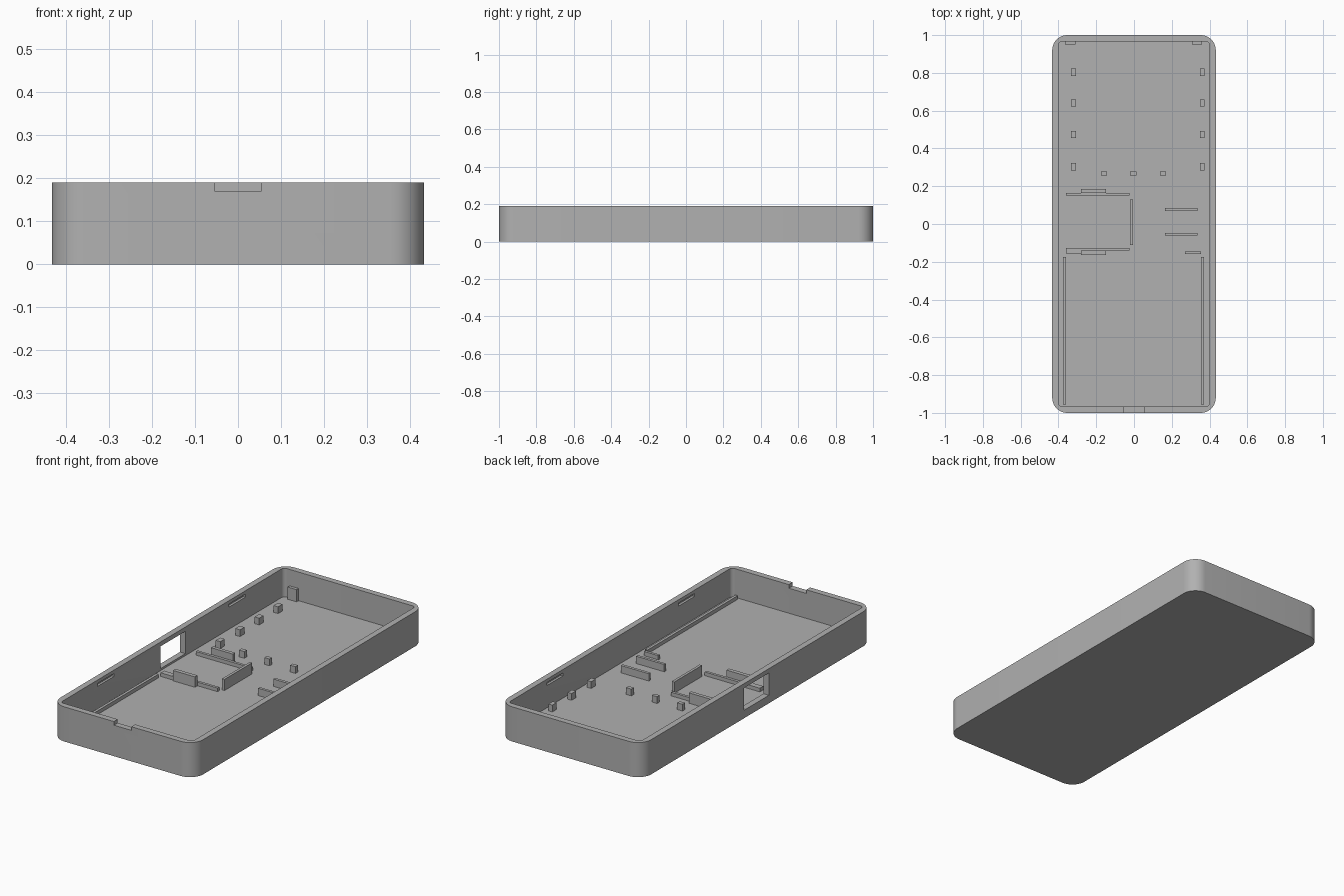
import bpy, bmesh, math

if "Cube" in bpy.data.objects:
    bpy.data.objects.remove(bpy.data.objects["Cube"])

grey = bpy.data.materials.new("mid grey")
grey.diffuse_color = (0.44, 0.44, 0.44, 1)
grey.use_nodes = True
grey.node_tree.nodes["Principled BSDF"].inputs["Base Color"].default_value = grey.diffuse_color


def finish(name, bm):
    """Turn a bmesh into a named grey object."""
    bmesh.ops.recalc_face_normals(bm, faces=bm.faces)
    mesh = bpy.data.meshes.new(name)
    bm.to_mesh(mesh)
    bm.free()
    mesh.materials.append(grey)
    obj = bpy.data.objects.new(name, mesh)
    bpy.context.collection.objects.link(obj)
    return obj


def rounded_slab(name, hx, hy, r, z0, z1, steps=10):
    """Rounded rectangle extruded from z0 to z1."""
    bm = bmesh.new()
    ring = []
    for i, (sx, sy) in enumerate([(1, 1), (-1, 1), (-1, -1), (1, -1)]):
        for k in range(steps + 1):
            a = math.pi / 2 * (i + k / steps)
            ring.append(bm.verts.new((sx * (hx - r) + r * math.cos(a),
                                      sy * (hy - r) + r * math.sin(a), z0)))
    base = bm.faces.new(ring)
    top = bmesh.ops.extrude_face_region(bm, geom=[base])["geom"]
    bmesh.ops.translate(bm, vec=(0, 0, z1 - z0),
                        verts=[g for g in top if isinstance(g, bmesh.types.BMVert)])
    return finish(name, bm)


def box(name, x0, x1, y0, y1, z0, z1):
    bm = bmesh.new()
    bmesh.ops.create_cube(bm, size=1)
    for v in bm.verts:
        v.co = (x0 if v.co.x < 0 else x1, y0 if v.co.y < 0 else y1,
                z0 if v.co.z < 0 else z1)
    return finish(name, bm)


def cut(target, cutter):
    m = target.modifiers.new("cut", "BOOLEAN")
    m.operation, m.solver, m.object = "DIFFERENCE", "EXACT", cutter
    cutter.hide_render = True
    cutter.hide_set(True)


H, FLOOR, SINK = 0.19, 0.033, 0.028

# Tray with hollow interior
tray = rounded_slab("tray", 0.433, 1.0, 0.08, 0, H)
cut(tray, rounded_slab("cavity_cutter", 0.40, 0.967, 0.02, FLOOR, H + 0.1))

# Notch in the front rim and window in the left wall
cut(tray, box("notch_cutter", -0.053, 0.053, -1.1, -0.94, 0.17, H + 0.05))
cut(tray, box("window_cutter", -0.5, -0.38, -0.10, 0.115, 0.044, 0.166))

# Snap grooves inside both long walls
for side in (-1, 1):
    for y in (-0.575, 0.565):
        xs = sorted((side * 0.38, side * 0.413))
        cut(tray, box("groove_cutter", *xs, y - 0.07, y + 0.07, 0.155, 0.171))

# Bake the cuts, remove the cutters, then smooth the corners
bpy.context.view_layer.update()
baked = bpy.data.meshes.new_from_object(
    tray.evaluated_get(bpy.context.evaluated_depsgraph_get()))
tray.modifiers.clear()
tray.data = baked
for o in [o for o in bpy.data.objects if "cutter" in o.name]:
    bpy.data.objects.remove(o)
bpy.context.view_layer.objects.active = tray
tray.select_set(True)
bpy.ops.object.shade_smooth_by_angle(angle=math.radians(30))

# Side posts and the middle row of posts
for y in (0.803, 0.64, 0.473, 0.303):
    box("left_post", -0.334, -0.306, y - 0.019, y + 0.019, SINK, 0.07)
    box("right_post", 0.35, 0.374, y - 0.019, y + 0.019, SINK, 0.07)
for x in (-0.158, -0.004, 0.153):
    box("middle_post", x - 0.016, x + 0.016, 0.257, 0.279, SINK, 0.07)

# Tabs on the back wall
for x in (-0.337, 0.333):
    box("back_tab", x - 0.027, x + 0.027, 0.95, 0.97, SINK, 0.10)

# Long side rails
box("left_rail", -0.375, -0.36, -0.955, -0.175, SINK, 0.053)
box("right_rail", 0.355, 0.37, -0.955, -0.175, SINK, 0.053)

# Holder ribs on the left: low ribs, taller backings and an end stop
box("holder_rib_back", -0.36, -0.025, 0.15, 0.165, SINK, 0.053)
box("holder_rib_front", -0.36, -0.025, -0.141, -0.126, SINK, 0.053)
box("holder_support_back", -0.28, -0.147, 0.165, 0.185, SINK, 0.09)
box("holder_support_front", -0.28, -0.147, -0.163, -0.141, SINK, 0.09)
box("holder_side_rib", -0.36, -0.28, -0.156, -0.141, SINK, 0.053)
box("holder_stop", -0.02, -0.005, -0.11, 0.13, SINK, 0.094)

# Ribs on the right
box("right_rib_back", 0.165, 0.335, 0.07, 0.086, SINK, 0.073)
box("right_rib_front", 0.165, 0.335, -0.062, -0.047, SINK, 0.073)
box("right_short_rib", 0.27, 0.355, -0.16, -0.145, SINK, 0.056)
